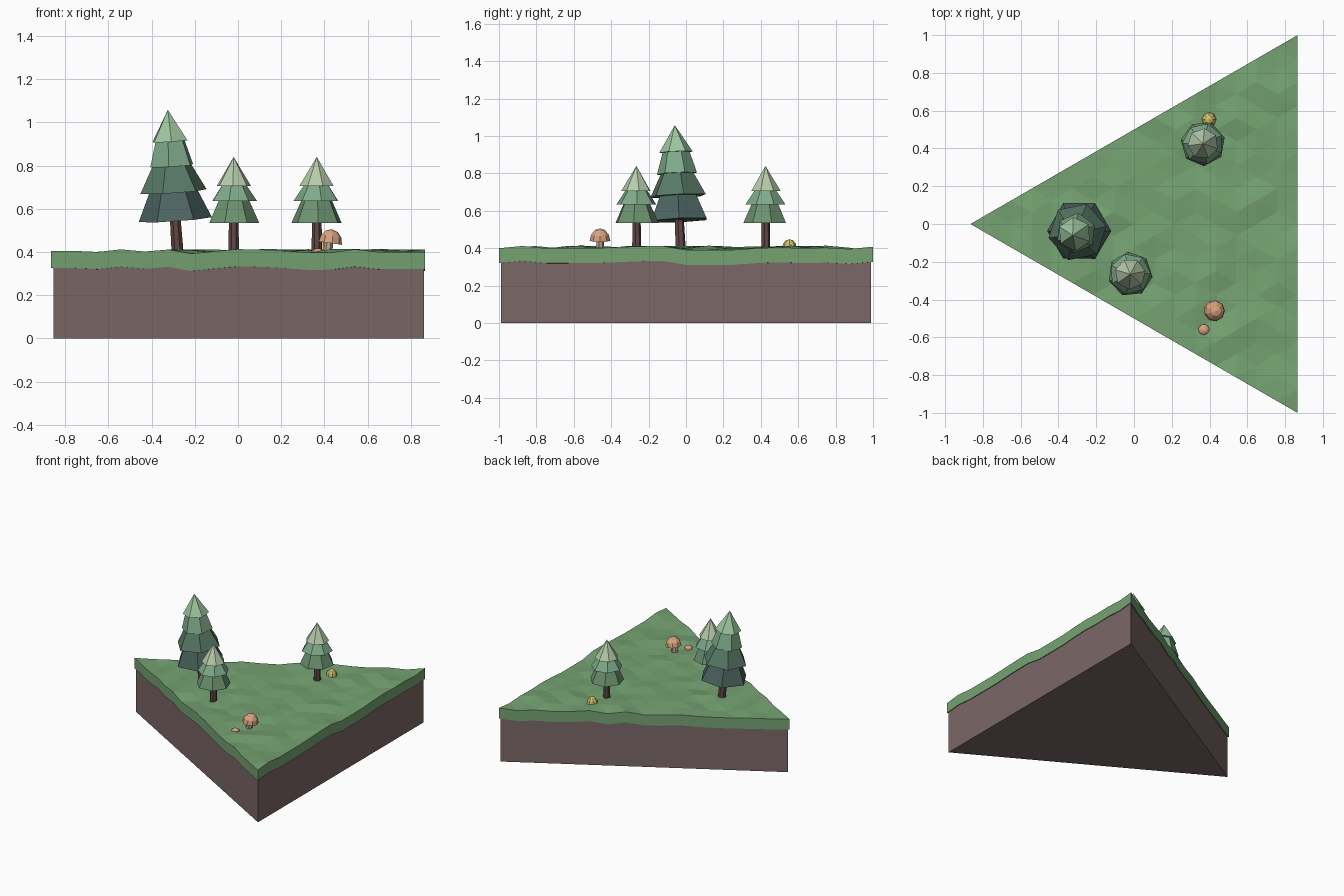
import bpy, bmesh, math, random
from mathutils import Matrix, Vector

if "Cube" in bpy.data.objects:
    bpy.data.objects.remove(bpy.data.objects["Cube"])

random.seed(4)


def material(name, rgb):
    m = bpy.data.materials.new(name)
    m.diffuse_color = (*[(c / 255) ** 2.2 for c in rgb], 1)
    m.use_nodes = True
    m.node_tree.nodes["Principled BSDF"].inputs["Base Color"].default_value = m.diffuse_color
    return m


GRASS = material("grass", (117, 162, 114))
DIRT = material("dirt", (123, 103, 103))
BARK = material("bark", (96, 74, 72))
DEEP = material("deep_needles", (78, 100, 96))
DARK = material("dark_needles", (88, 120, 102))
GREEN = material("green_needles", (108, 145, 110))
MID = material("mid_needles", (126, 169, 138))
FRESH = material("fresh_needles", (156, 197, 158))
PALE = material("pale_needles", (181, 202, 168))
ORANGE = material("orange_cap", (218, 162, 127))
YELLOW = material("yellow_cap", (207, 193, 108))
STEM = material("mushroom_stem", (186, 160, 146))


def finish(bm, name, mat):
    bmesh.ops.remove_doubles(bm, verts=bm.verts, dist=1e-5)
    bmesh.ops.recalc_face_normals(bm, faces=bm.faces)
    me = bpy.data.meshes.new(name)
    bm.to_mesh(me)
    bm.free()
    me.materials.append(mat)
    ob = bpy.data.objects.new(name, me)
    bpy.context.collection.objects.link(ob)
    return ob


def frustum(name, mat, sides, r0, r1, z0, z1, frame, turn=0.0):
    """Tapered prism between heights z0 and z1 of a local frame."""
    bm = bmesh.new()
    place = frame @ Matrix.Translation((0, 0, (z0 + z1) / 2)) @ Matrix.Rotation(turn, 4, 'Z')
    bmesh.ops.create_cone(bm, cap_ends=True, segments=sides, radius1=r0, radius2=r1,
                          depth=z1 - z0, matrix=place)
    return finish(bm, name, mat)


def dome(name, mat, radius, height, frame, sides=9, rings=3):
    """Low-poly mushroom cap with a flat underside."""
    bm = bmesh.new()
    loops = []
    for k in range(rings):
        a = math.pi / 2 * k / rings
        loops.append([bm.verts.new(frame @ Vector((
            radius * math.cos(a) * math.cos(math.tau * s / sides),
            radius * math.cos(a) * math.sin(math.tau * s / sides),
            height * math.sin(a)))) for s in range(sides)])
    top = bm.verts.new(frame @ Vector((0, 0, height)))
    bm.faces.new(loops[0])
    for s in range(sides):
        t = (s + 1) % sides
        for lo, hi in zip(loops, loops[1:]):
            bm.faces.new((lo[s], lo[t], hi[t], hi[s]))
        bm.faces.new((loops[-1][s], loops[-1][t], top))
    return finish(bm, name, mat)


# Dirt block: triangular prism with one corner towards -x
frustum("dirt_block", DIRT, 3, 1.143, 1.143, 0, 0.36,
        Matrix.Translation((0.2887, 0, 0)), math.pi / 2)

# Grass sheet: triangular grid with uneven heights, thickened downwards
N = 16
FRONT = [.405, .405, .400, .412, .402, .411, .392, .403, .413,
         .411, .405, .397, .398, .412, .400, .400, .400]
RIGHT = [.400, .412, .400, .400, .400, .405, .410, .412, .391,
         .391, .391, .400, .405, .400, .403, .396, .408]
bm = bmesh.new()
rows = []
for i in range(N + 1):
    row = []
    for j in range(i + 1):
        z = random.uniform(.392, .414)
        if i == N:
            z = RIGHT[j]
        elif j == 0:
            z = FRONT[i]
        row.append(bm.verts.new((-.866 + 1.732 * i / N, (2 * j - i) / N, z)))
    rows.append(row)
for i in range(N):
    for j in range(i + 1):
        bm.faces.new((rows[i][j], rows[i + 1][j], rows[i + 1][j + 1]))
        if j < i:
            bm.faces.new((rows[i][j], rows[i + 1][j + 1], rows[i][j + 1]))
ext = bmesh.ops.extrude_face_region(bm, geom=bm.faces[:], use_keep_orig=True)
bmesh.ops.translate(bm, vec=(0, 0, -.08),
                    verts=[g for g in ext["geom"] if isinstance(g, bmesh.types.BMVert)])
finish(bm, "grass_layer", GRASS)


# Trees: trunk plus stacked skirts along a possibly leaning axis
def tree(name, base, tip, trunk_r, trunk_h, tiers, sides, turn, twist):
    axis = Vector(tip) - Vector(base)
    lean = Vector((0, 0, 1)).rotation_difference(axis).to_matrix().to_4x4()
    frame = Matrix.Translation(base) @ lean
    frustum(name + "_trunk", BARK, 7, trunk_r, trunk_r * .85, -.03, trunk_h + .03, frame)
    for k, (z0, z1, r0, r1, mat) in enumerate(tiers):
        frustum(f"{name}_tier_{k + 1}", mat, sides, r0, r1, z0, z1, frame, turn + k * twist)


SMALL = [(.135, .24, .119, .072, GREEN), (.235, .315, .109, .055, MID),
         (.305, .44, .082, 0, PALE)]
BIG = [(.15, .285, .17, .11, DEEP), (.28, .405, .157, .09, DARK),
       (.40, .525, .108, .07, MID), (.515, .66, .09, 0, FRESH)]
tree("front_tree", (-.02, -.265, .40), (-.02, -.265, .84), .026, .14, SMALL, 7, .1, .15)
tree("back_tree", (.365, .425, .40), (.365, .425, .84), .026, .14, SMALL, 7, .5, .15)
tree("tall_tree", (-.28, -.03, .40), (-.325, -.06, 1.06), .029, .16, BIG, 6, math.pi / 2, .2)

# Mushrooms
frame = Matrix.Translation((.415, -.46, .40)) @ Matrix.Rotation(math.radians(8), 4, 'Y')
frustum("mushroom_stem", STEM, 7, .025, .019, -.02, .05, frame)
dome("mushroom_cap", ORANGE, .056, .065, frame @ Matrix.Translation((.005, 0, .042)))
dome("small_orange_mushroom", ORANGE, .031, .022, Matrix.Translation((.37, -.56, .395)), 8)
dome("yellow_mushroom", YELLOW, .039, .048, Matrix.Translation((.397, .553, .40)), 8)
